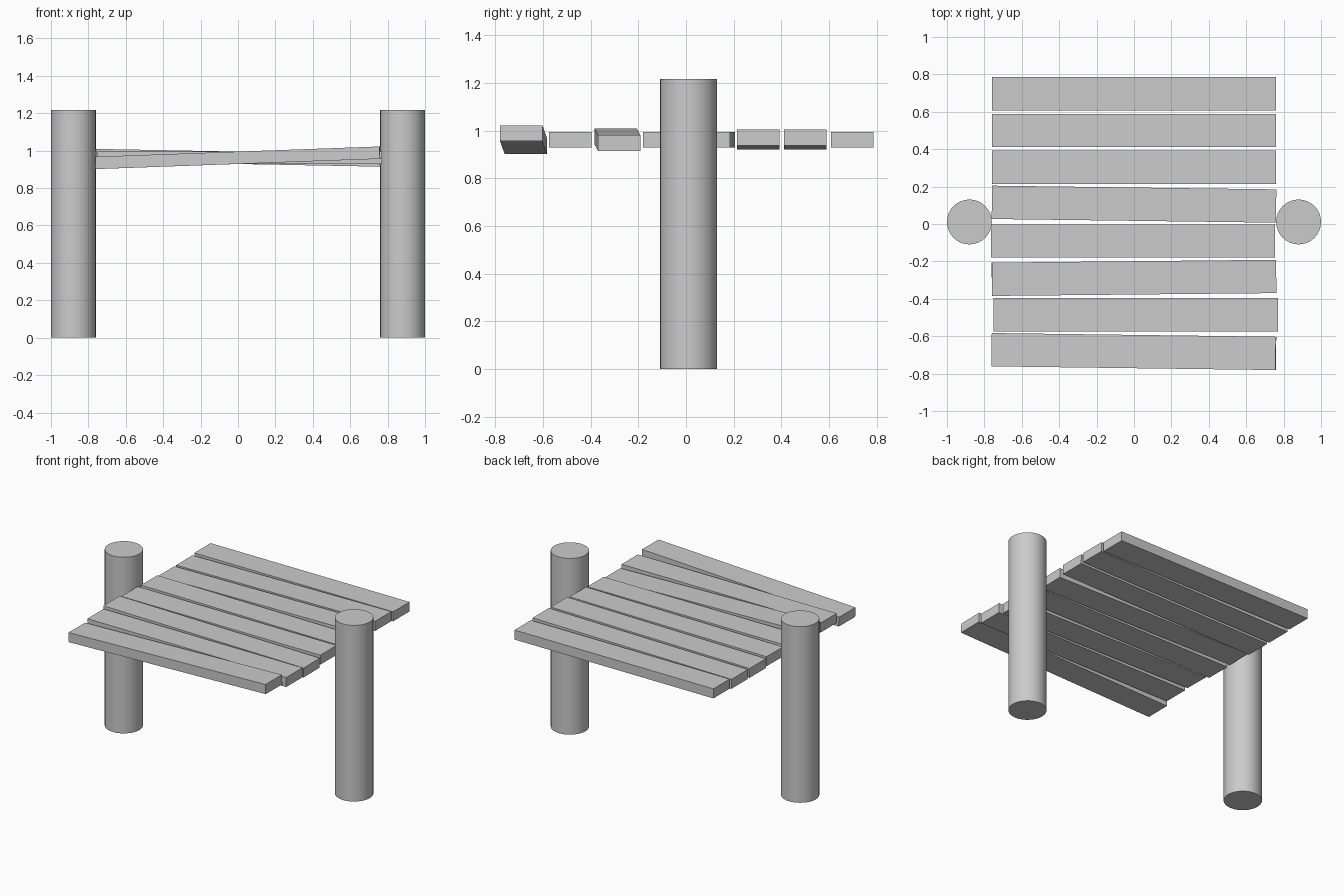
import bpy

if "Cube" in bpy.data.objects:
    bpy.data.objects.remove(bpy.data.objects["Cube"])

DECK_Z = 0.962
PLANK = (1.52, 0.178, 0.066)
POST_R, POST_H, POST_Y = 0.12, 1.217, 0.011


def post(name, x):
    bpy.ops.mesh.primitive_cylinder_add(vertices=32, radius=POST_R, depth=POST_H,
                                        location=(x, POST_Y, POST_H / 2))
    bpy.context.object.name = name
    bpy.ops.object.shade_smooth_by_angle()


def plank(name, x, y, tilt, yaw):
    bpy.ops.mesh.primitive_cube_add(size=1, location=(x, y, DECK_Z),
                                    rotation=(0, tilt, yaw))
    ob = bpy.context.object
    ob.name = name
    ob.scale = PLANK
    bpy.ops.object.transform_apply(location=False, rotation=False, scale=True)


# Round posts either side
post("left_post", -0.88)
post("right_post", 0.88)

# Deck planks from back to front: x shift, tilt, yaw (slightly crooked)
planks = [
    (0, 0, 0),
    (0, -0.012, 0),
    (0, -0.012, 0),
    (0, 0, -0.013),
    (-0.005, 0, 0),
    (0, 0.019, 0.01),
    (0.01, 0, 0),
    (-0.001, -0.036, -0.013),
]
for i, (x, tilt, yaw) in enumerate(planks):
    plank(f"deck_plank_{i + 1}", x, 0.697 - 0.197 * i, tilt, yaw)
